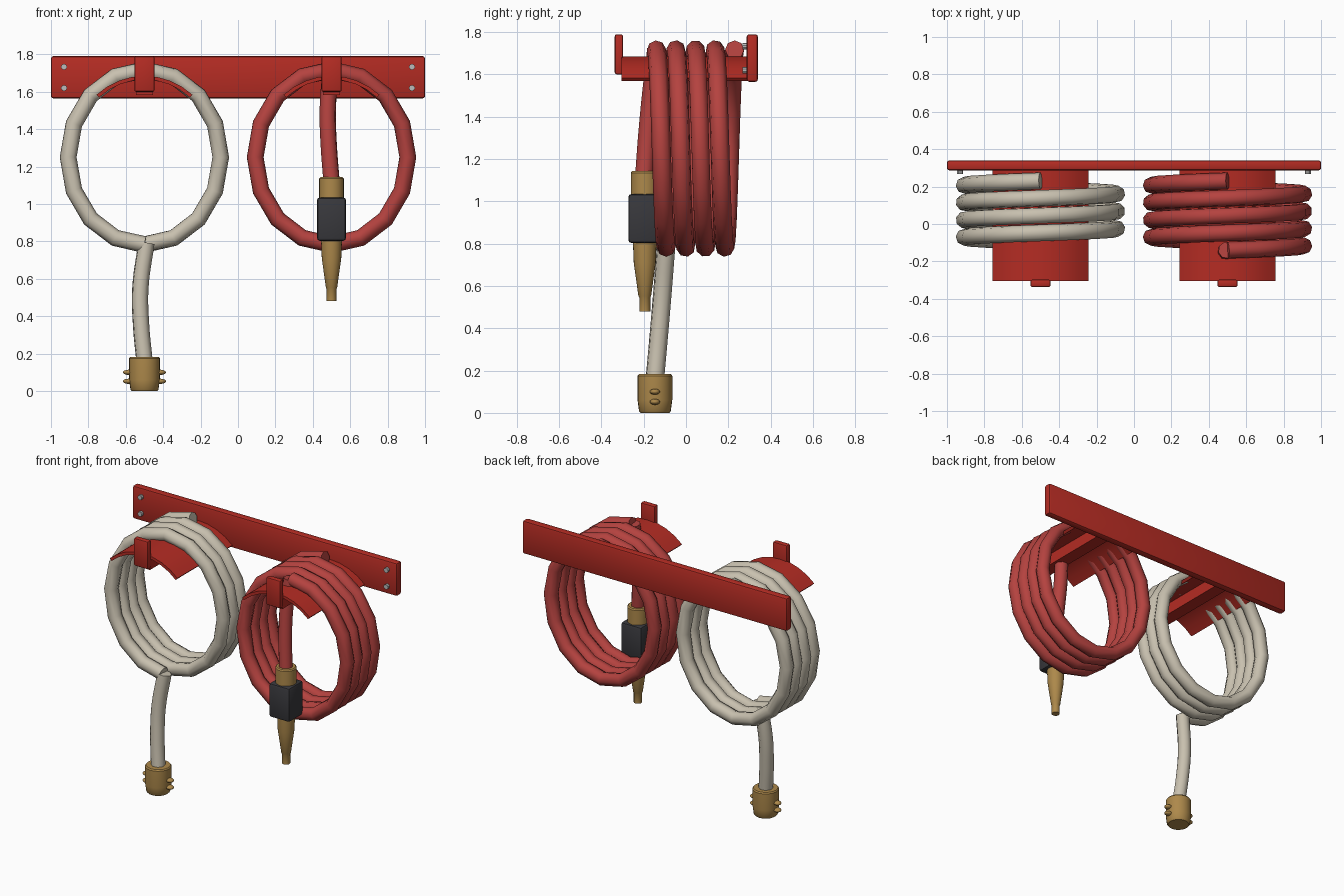
import bpy, bmesh
from math import sin, cos, pi, radians
from mathutils import Vector

cube = bpy.data.objects.get("Cube")
if cube:
    bpy.data.objects.remove(cube, do_unlink=True)


def material(name, rgb):
    m = bpy.data.materials.new(name)
    m.use_nodes = True
    m.diffuse_color = (*rgb, 1)
    m.node_tree.nodes["Principled BSDF"].inputs["Base Color"].default_value = (*rgb, 1)
    return m


RED = material("painted red", (0.46, 0.025, 0.017))
HOSE_RED = material("hose red", (0.46, 0.055, 0.05))
CREAM = material("hose cream", (0.58, 0.53, 0.43))
BRASS = material("brass", (0.42, 0.25, 0.07))
BLACK = material("black grip", (0.04, 0.04, 0.046))
STEEL = material("bolt steel", (0.5, 0.5, 0.5))


def finish(name, bm, mat, angle=35):
    me = bpy.data.meshes.new(name)
    bmesh.ops.recalc_face_normals(bm, faces=bm.faces)
    bm.to_mesh(me)
    bm.free()
    ob = bpy.data.objects.new(name, me)
    bpy.context.collection.objects.link(ob)
    me.materials.append(mat)
    smooth(ob, angle)
    return ob


def smooth(ob, angle):
    bpy.ops.object.select_all(action='DESELECT')
    ob.select_set(True)
    bpy.context.view_layer.objects.active = ob
    bpy.ops.object.shade_smooth_by_angle(angle=radians(angle))


def box(name, lo, hi, mat, bevel=0.0):
    lo, hi = Vector(lo), Vector(hi)
    bm = bmesh.new()
    bmesh.ops.create_cube(bm, size=1)
    for v in bm.verts:
        v.co = (lo + hi) / 2 + v.co * (hi - lo)
    if bevel:
        bmesh.ops.bevel(bm, geom=bm.edges[:], offset=bevel, segments=2,
                        profile=0.5, affect='EDGES')
    return finish(name, bm, mat, 30)


def lathe(name, x, y, profile, mat, sides=24):
    """Closed solid of revolution from (radius, z) rings."""
    bm = bmesh.new()
    rings = [[bm.verts.new((x + r * cos(2 * pi * i / sides), y + r * sin(2 * pi * i / sides), z))
              for i in range(sides)] for r, z in profile]
    for a, b in zip(rings, rings[1:]):
        for i in range(sides):
            j = (i + 1) % sides
            bm.faces.new((a[i], a[j], b[j], b[i]))
    bm.faces.new(rings[0])
    bm.faces.new(rings[-1])
    return finish(name, bm, mat)


def ellipsoid(name, centre, radii, mat):
    bm = bmesh.new()
    bmesh.ops.create_uvsphere(bm, u_segments=12, v_segments=8, radius=1)
    for v in bm.verts:
        v.co = Vector(centre) + v.co * Vector(radii)
    return finish(name, bm, mat, 60)


def tube(name, points, mat, kind='POLY', radius=0.045):
    cu = bpy.data.curves.new(name, 'CURVE')
    cu.dimensions = '3D'
    cu.bevel_depth = radius
    cu.bevel_resolution = 2
    cu.use_fill_caps = True
    sp = cu.splines.new(kind)
    if kind == 'POLY':
        sp.points.add(len(points) - 1)
        for p, co in zip(sp.points, points):
            p.co = (*co, 1)
    else:
        cu.resolution_u = 6
        sp.bezier_points.add(len(points) - 1)
        for p, co in zip(sp.bezier_points, points):
            p.co = co
            p.handle_left_type = p.handle_right_type = 'AUTO'
    cu.materials.append(mat)
    ob = bpy.data.objects.new(name, cu)
    bpy.context.collection.objects.link(ob)
    bpy.ops.object.select_all(action='DESELECT')
    ob.select_set(True)
    bpy.context.view_layer.objects.active = ob
    bpy.ops.object.convert(target='MESH')
    smooth(bpy.context.object, 50)


def coil(name, x, turns, mat):
    """Oval helix starting at the top rear and winding towards the front."""
    pts = []
    for i in range(int(turns * 16) + 1):
        a = pi / 2 + i * pi / 8
        pts.append((x + 0.408 * cos(a), 0.23 - 0.0925 * i / 16, 1.25 + 0.467 * sin(a)))
    tube(name, pts, mat)


def saddle(name, x):
    """Curved plate that carries the coil."""
    steps, half, r_out, r_in, top = 8, radians(43), 0.375, 0.355, 1.685
    bm = bmesh.new()
    rows = []
    for i in range(steps + 1):
        a = -half + 2 * half * i / steps
        rows.append([bm.verts.new((x + r * sin(a), y, top - r_out + r * cos(a)))
                     for r, y in ((r_out, -0.305), (r_out, 0.29), (r_in, 0.29), (r_in, -0.305))])
    for a, b in zip(rows, rows[1:]):
        for k in range(4):
            n = (k + 1) % 4
            bm.faces.new((a[k], a[n], b[n], b[k]))
    bm.faces.new(rows[0])
    bm.faces.new(rows[-1])
    finish(name, bm, RED)


# Wall board and bolts
box("backboard", (-1, 0.287, 1.565), (1, 0.34, 1.79), RED, 0.012)
for side, x in (("right", -0.93), ("left", 0.93)):
    for level, z in (("lower", 1.62), ("upper", 1.733)):
        bm = bmesh.new()
        bmesh.ops.create_cone(bm, cap_ends=True, segments=10, radius1=0.016, radius2=0.016, depth=0.03)
        for v in bm.verts:
            v.co = (x + v.co.x, 0.282 + v.co.z, z + v.co.y)
        finish(f"{side}_{level}_bolt", bm, STEEL)

# Two hangers: saddle, supporting arm and front stop
for side, x in (("right", -0.5), ("left", 0.5)):
    saddle(f"{side}_saddle", x)
    box(f"{side}_arm", (x - 0.045, -0.3, 1.583), (x + 0.045, 0.295, 1.67), RED)
    box(f"{side}_stop", (x - 0.054, -0.337, 1.6), (x + 0.054, -0.297, 1.79), RED, 0.01)

# Cream hose with its hanging end
coil("cream_coil", -0.5, 3.5, CREAM)
tube("cream_hose_end", [(-0.49, -0.094, 0.79), (-0.522, -0.113, 0.55), (-0.518, -0.13, 0.35),
                        (-0.5, -0.147, 0.16)], CREAM, 'BEZIER')

# Brass coupling with lugs
lathe("coupling", -0.5, -0.147, [(0.068, 0), (0.075, 0.008), (0.082, 0.06), (0.082, 0.175),
                                 (0.076, 0.183)], BRASS)
for side, x in (("right", -0.585), ("left", -0.415)):
    for level, z in (("lower", 0.052), ("upper", 0.1)):
        ellipsoid(f"{side}_{level}_lug", (x, -0.147, z), (0.03, 0.024, 0.014), BRASS)

# Red hose with its hanging end
coil("red_coil", 0.5, 4, HOSE_RED)
tube("red_hose_end", [(0.495, -0.14, 1.72), (0.48, -0.165, 1.5), (0.485, -0.182, 1.32),
                      (0.5, -0.197, 1.12)], HOSE_RED, 'BEZIER')

# Nozzle: collar, grip and tapered tip
lathe("nozzle_collar", 0.5, -0.195, [(0.066, 1.02), (0.066, 1.135), (0.06, 1.143)], BRASS)
box("nozzle_grip", (0.422, -0.273, 0.803), (0.578, -0.117, 1.035), BLACK, 0.016)
lathe("nozzle_tip", 0.5, -0.195, [(0.026, 0.48), (0.026, 0.545), (0.03, 0.552), (0.052, 0.71),
                                  (0.056, 0.81)], BRASS)
